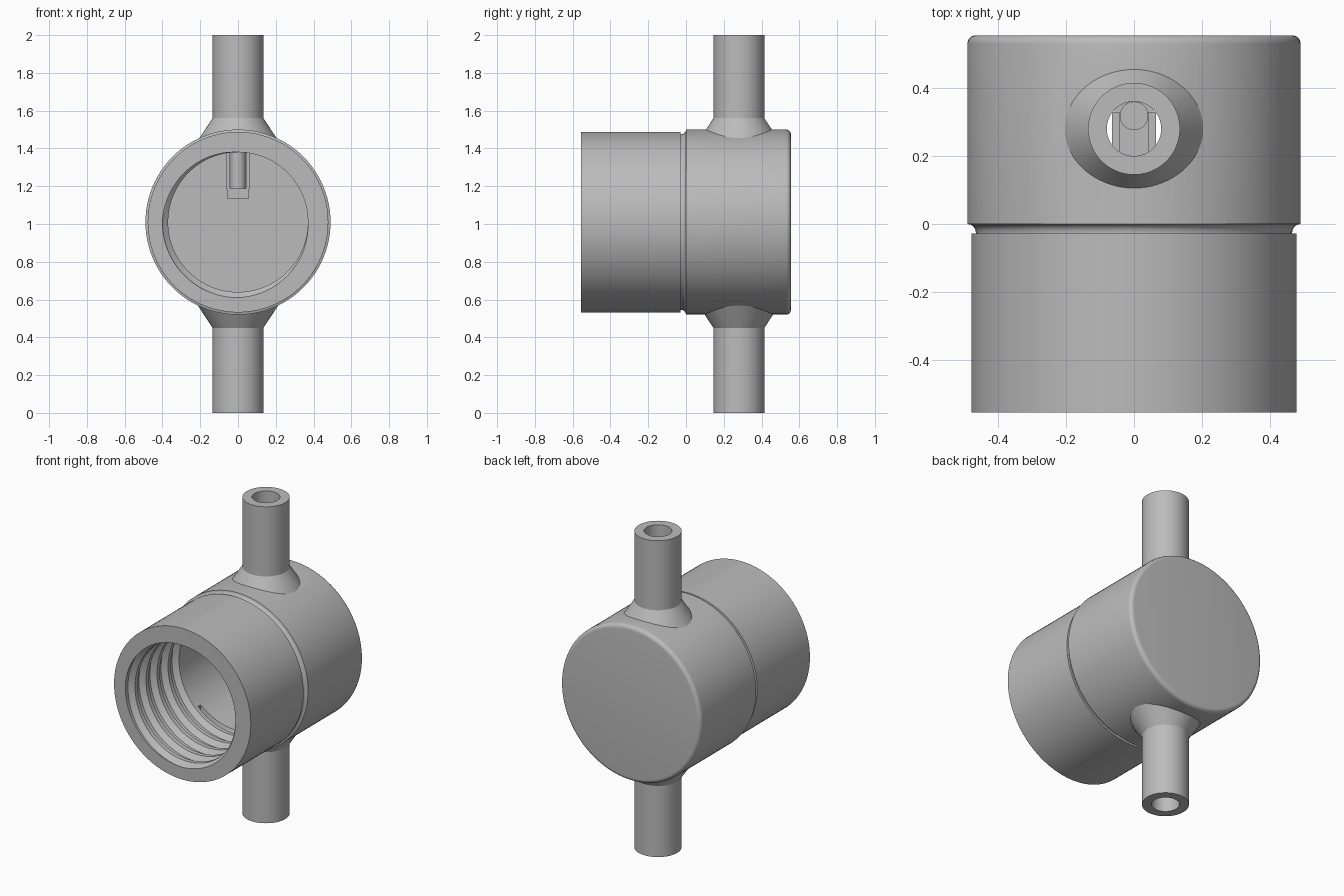
import bpy, bmesh, math

cube = bpy.data.objects.get("Cube")
if cube:
    bpy.data.objects.remove(cube, do_unlink=True)

SIDES = 96
AXIS_Z = 1.01      # height of the body axis
PIPE_Y = 0.28      # depth of the pipe axis

grey = bpy.data.materials.new("plain grey")
grey.use_nodes = True
grey.diffuse_color = (0.5, 0.5, 0.5, 1)
grey.node_tree.nodes["Principled BSDF"].inputs["Base Color"].default_value = (0.5, 0.5, 0.5, 1)


def finish(name, bm):
    bmesh.ops.recalc_face_normals(bm, faces=bm.faces)
    mesh = bpy.data.meshes.new(name)
    bm.to_mesh(mesh)
    bm.free()
    mesh.materials.append(grey)
    obj = bpy.data.objects.new(name, mesh)
    bpy.context.collection.objects.link(obj)
    return obj


def activate(obj):
    bpy.ops.object.select_all(action='DESELECT')
    obj.select_set(True)
    bpy.context.view_layer.objects.active = obj


def smooth(obj):
    activate(obj)
    bpy.ops.object.shade_smooth_by_angle(angle=math.radians(30))


def around_y(r, a, y):
    return (r * math.cos(a), y, AXIS_Z + r * math.sin(a))


def around_pipe(r, a, z, y=PIPE_Y):
    return (r * math.cos(a), y + r * math.sin(a), z)


def bridge(bm, low, high):
    for k in range(len(low)):
        n = (k + 1) % len(low)
        bm.faces.new((low[k], low[n], high[n], high[k]))


def lathe(name, profile, place, sides=SIDES):
    """Revolve (radius, position) pairs and cap both ends."""
    bm = bmesh.new()
    rings = [[bm.verts.new(place(r, math.tau * k / sides, h)) for k in range(sides)]
             for r, h in profile]
    for low, high in zip(rings, rings[1:]):
        bridge(bm, low, high)
    bm.faces.new(rings[0])
    bm.faces.new(rings[-1])
    return finish(name, bm)


def threaded_cutter(name, start, end, back, pitch=0.11, crest=0.37, root=0.40):
    """Solid with a helical trapezoid thread, then a plain bore to the back."""
    bm = bmesh.new()
    radii = (crest, crest, root, root)
    turn0 = math.radians(213)

    def angle(k):
        return turn0 - math.tau * k / SIDES

    first = [bm.verts.new(around_y(crest, angle(k), start)) for k in range(SIDES)]
    last = [bm.verts.new(around_y(crest, angle(k), end)) for k in range(SIDES)]
    cache = {}

    def vert(k, i):
        if k == SIDES:          # one full turn moves along by one pitch
            k, i = 0, i + 4
        y = start + pitch * (i / 4 - 1 + k / SIDES)
        if y <= start + 1e-5:
            return first[k]
        if y >= end - 1e-5:
            return last[k]
        if (k, i) not in cache:
            cache[k, i] = bm.verts.new(around_y(radii[i % 4], angle(k), y))
        return cache[k, i]

    rows = 4 * (math.ceil((end - start) / pitch) + 2)
    for k in range(SIDES):
        for i in range(rows):
            quad = (vert(k, i), vert(k + 1, i), vert(k + 1, i + 1), vert(k, i + 1))
            corners = list(dict.fromkeys(quad))
            if len(corners) > 2:
                bm.faces.new(corners)
    rear = [bm.verts.new(around_y(crest, angle(k), back)) for k in range(SIDES)]
    bridge(bm, last, rear)
    bm.faces.new(first)
    bm.faces.new(rear)
    return finish(name, bm)


def combine(target, tool, operation):
    activate(target)
    mod = target.modifiers.new(operation, 'BOOLEAN')
    mod.operation = operation
    mod.solver = 'EXACT'
    mod.object = tool
    bpy.ops.object.modifier_apply(modifier=mod.name)
    bpy.data.objects.remove(tool, do_unlink=True)


def box(name, x0, x1, y0, y1, z0, z1):
    bm = bmesh.new()
    bmesh.ops.create_cube(bm, size=1)
    for v in bm.verts:
        v.co = ((x0 + x1) / 2 + v.co.x * (x1 - x0),
                (y0 + y1) / 2 + v.co.y * (y1 - y0),
                (z0 + z1) / 2 + v.co.z * (z1 - z0))
    return finish(name, bm)


# Round body: plain front sleeve, relief groove, larger rear with a rounded rim
rim = [(0.465 + 0.025 * math.cos(a), 0.53 + 0.025 * math.sin(a))
       for a in (math.pi / 2 * i / 6 for i in range(7))]
groove = [(0.465 + 0.025 * (1 - math.sin(a)), -0.025 * (1 - math.cos(a)))
          for a in (math.pi / 2 * i / 4 for i in range(5))]
body = lathe("threaded_body",
             [(0.478, -0.555), (0.478, -0.028), (0.465, -0.028)] + groove[::-1] + rim,
             around_y)

# Upper and lower pipes with flared roots
pipes = lathe("pipes", [(0.135, 0), (0.135, 0.45), (0.24, 0.61),
                        (0.24, 1.40), (0.135, 1.56), (0.135, 2)], around_pipe)
combine(body, pipes, 'UNION')

# Threaded cavity, then the bore through both pipes
combine(body, threaded_cutter("cavity", -0.62, -0.02, 0.45), 'DIFFERENCE')
combine(body, lathe("pipe_bore", [(0.08, -0.1), (0.08, 2.1)], around_pipe, 64), 'DIFFERENCE')
smooth(body)

# Small jet holder hanging below the upper bore
for side, sign in (("left", 1), ("right", -1)):
    xs = sorted((sign * 0.042, sign * 0.064))
    box(f"jet_{side}_wall", *xs, 0.20, 0.33, 1.185, 1.395)
box("jet_base", -0.058, 0.058, 0.20, 0.36, 1.135, 1.187)
stem = lathe("jet_stem", [(0.03, 1.16), (0.042, 1.18), (0.042, 1.40)],
             lambda r, a, z: around_pipe(r, a, z, 0.318), 32)
smooth(stem)
